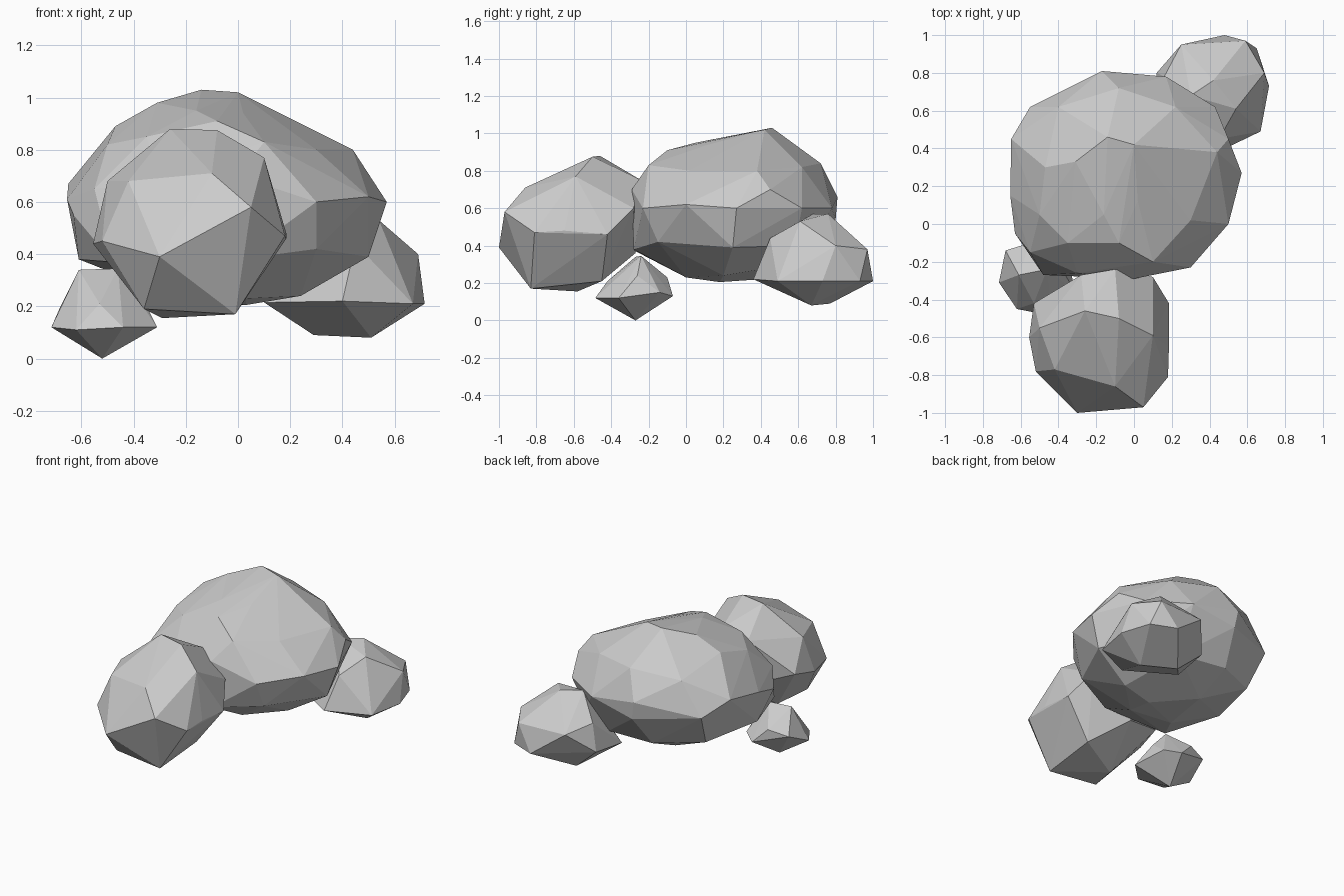
import bpy, bmesh


def rock(name, corners):
    """Faceted stone: the convex hull wrapped around its corner points."""
    bm = bmesh.new()
    for c in corners:
        bm.verts.new(c)
    bmesh.ops.convex_hull(bm, input=bm.verts[:])
    bmesh.ops.delete(bm, geom=[v for v in bm.verts if not v.link_faces], context='VERTS')
    bmesh.ops.dissolve_limit(bm, angle_limit=0.03, verts=bm.verts[:], edges=bm.edges[:])
    bmesh.ops.recalc_face_normals(bm, faces=bm.faces[:])
    mesh = bpy.data.meshes.new(name)
    bm.to_mesh(mesh)
    bm.free()
    obj = bpy.data.objects.new(name, mesh)
    bpy.context.collection.objects.link(obj)
    return obj


# Large central boulder: crown, shoulders, waist, underside
rock("large_boulder", [
    (-.14, .46, 1.03), (0, .42, 1.02), (-.31, .33, .98), (-.47, .30, .89),
    (-.16, .05, .95), (.02, .12, .94), (-.08, -.10, .91),
    (-.08, .72, .84), (-.40, .62, .80), (.22, .62, .82), (.44, .38, .80),
    (.30, .02, .80), (.10, -.20, .83), (-.35, -.10, .85), (-.50, .05, .82),
    (-.17, .81, .66), (.17, .78, .60), (.43, .62, .60), (.50, .45, .70),
    (.57, .27, .60), (.50, 0, .62), (.30, -.23, .60), (0, -.29, .70),
    (-.30, -.26, .68), (-.55, -.15, .65), (-.65, .45, .67), (-.655, .15, .61),
    (-.63, -.05, .55), (-.55, .62, .58), (-.15, .80, .54),
    (.50, .25, .39), (.30, -.15, .42), (0, -.28, .38), (-.48, -.27, .37),
    (-.61, .10, .38), (-.50, .50, .36), (.35, .58, .40),
    (.03, .18, .205), (-.20, .40, .22), (.24, .20, .24), (-.30, 0, .26),
    (.03, 0, .23), (-.20, .65, .33), (.15, .62, .31),
])

# Medium boulder leaning against the front
rock("front_boulder", [
    (-.26, -.46, .88), (-.08, -.50, .875), (.10, -.59, .77), (-.10, -.86, .71),
    (.05, -.97, .58), (-.30, -1, .39), (-.42, -.77, .68), (-.50, -.55, .68),
    (-.52, -.78, .45), (.18, -.81, .47), (.185, -.65, .48), (.185, -.42, .46),
    (-.01, -.83, .17), (-.29, -.58, .155), (-.36, -.80, .19), (0, -.45, .21),
    (-.20, -.27, .36), (.10, -.28, .60), (-.10, -.24, .75), (-.28, -.27, .70),
    (-.53, -.42, .48), (-.555, -.60, .44),
])

# Smaller stone behind on the right
rock("back_stone", [
    (.54, .61, .53), (.42, .76, .57), (.30, .68, .57), (.59, .97, .38),
    (.25, .95, .38), (.48, 1, .21), (.65, .93, .21), (.69, .80, .40),
    (.715, .73, .21), (.67, .49, .21), (.51, .67, .08), (.29, .77, .09),
    (.10, .55, .215), (.12, .80, .24), (.40, .36, .22), (.45, .45, .44),
    (.16, .78, .42),
])

# Pebble at the front left
rock("pebble", [
    (-.61, -.27, .34), (-.46, -.24, .345), (-.53, -.42, .21), (-.31, -.36, .12),
    (-.52, -.27, 0), (-.715, -.31, .12), (-.62, -.45, .11), (-.44, -.485, .12),
    (-.68, -.14, .20), (-.55, -.10, .23), (-.45, -.07, .13), (-.36, -.14, .15),
    (-.37, -.26, .24),
])
